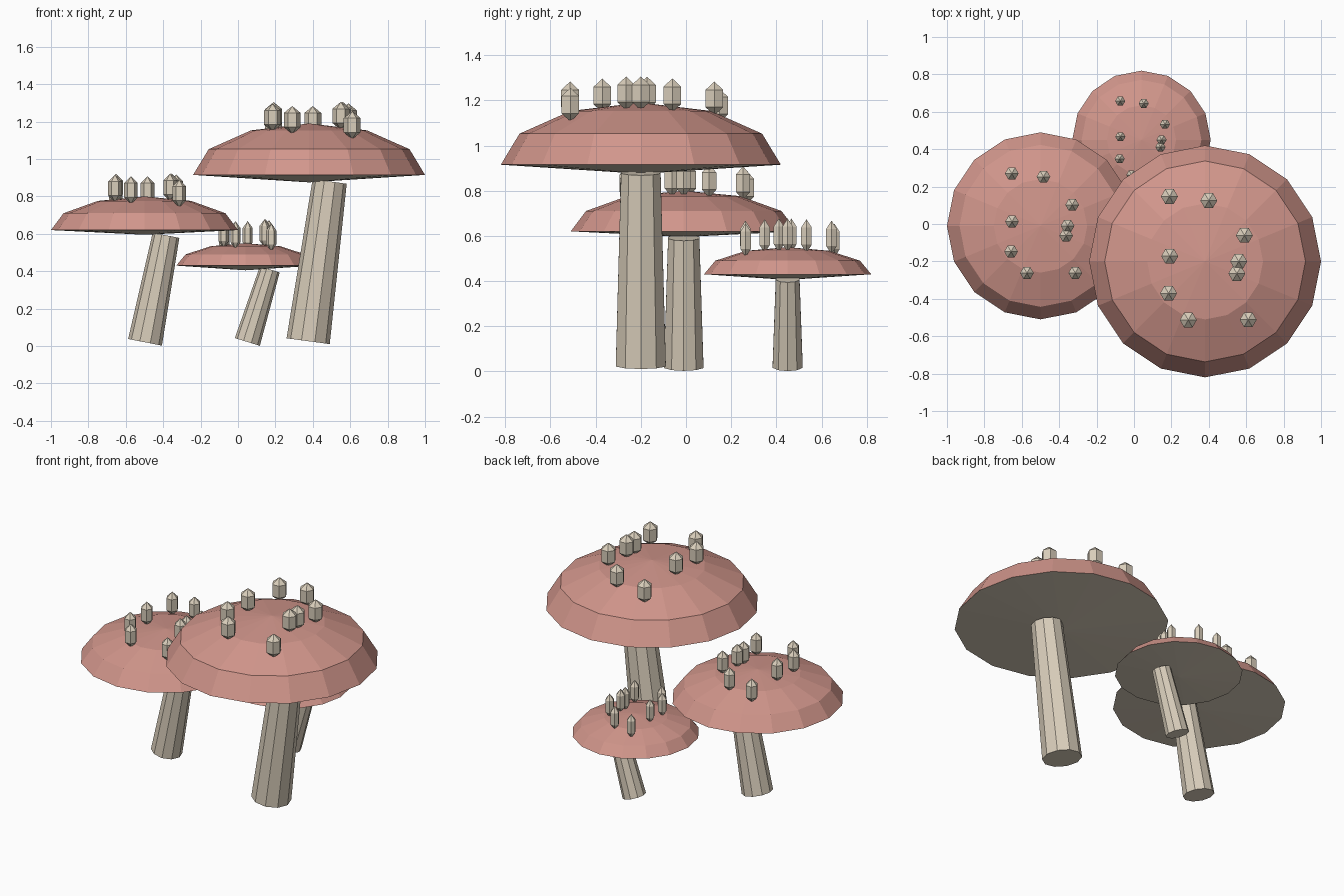
import bpy, math
from mathutils import Matrix, Vector

if "Cube" in bpy.data.objects:
    bpy.data.objects.remove(bpy.data.objects["Cube"])


def material(name, color):
    m = bpy.data.materials.new(name)
    m.diffuse_color = (*color, 1)
    m.use_nodes = True
    m.node_tree.nodes["Principled BSDF"].inputs["Base Color"].default_value = m.diffuse_color
    return m


PINK = material("dusty_pink", (0.64, 0.305, 0.26))
BEIGE = material("warm_beige", (0.70, 0.62, 0.50))


def lathe(profile, sides, matrix, verts, faces):
    """Spin (radius, z) points, bottom to top, around z; radius 0 makes a pole."""
    rings = []
    for r, z in profile:
        count = sides if r > 0 else 1
        start = len(verts)
        for i in range(count):
            a = 2 * math.pi * i / sides
            verts.append(matrix @ Vector((r * math.cos(a), r * math.sin(a), z)))
        rings.append([start + i % count for i in range(sides)])
    for low, high in zip(rings, rings[1:]):
        for i in range(sides):
            j = (i + 1) % sides
            loop = [low[i], low[j], high[j], high[i]]
            faces.append(list(dict.fromkeys(loop)))


def make_object(name, verts, faces, mats):
    mesh = bpy.data.meshes.new(name)
    mesh.from_pydata(verts, [], faces)
    for m in mats:
        mesh.materials.append(m)
    mesh.update()
    obj = bpy.data.objects.new(name, mesh)
    bpy.context.collection.objects.link(obj)
    return obj


# Dome rings as (radius, height) fractions
DOME = [(math.cos(math.radians(a)), math.sin(math.radians(a))) for a in (0, 30, 60)] + [(0, 1)]


def dome_height(t):
    """Height fraction of the faceted dome at radius fraction t."""
    for (r0, h0), (r1, h1) in zip(DOME, DOME[1:]):
        if t >= r1:
            return h0 + (h1 - h0) * (r0 - t) / (r0 - r1)


# Stud positions on a cap of radius 1
STUDS = [(-.307, .56), (.032, .525), (.339, .225), (-.305, .045), (.29, 0),
         (.274, -.105), (-.315, -.275), (-.145, -.505), (.372, -.503)]


def mushroom(name, x, y, radius, rim, height, under, stem_r, base, top):
    # Leaning tapered stem
    v, f = [], []
    axis = Vector(top) - Vector(base)
    lean = math.atan2(axis.x, axis.z)
    m = Matrix.Translation((base[0], y, base[2])) @ Matrix.Rotation(lean, 4, 'Y')
    length = axis.length
    lathe([(0, 0), (stem_r, 0), (stem_r * .79, length), (0, length)], 10, m, v, f)
    make_object(name + "_stem", v, f, [BEIGE])

    # Faceted cap with a shallow cone underneath
    v, f = [], []
    profile = [(0, under - rim)] + [(r * radius, h * height) for r, h in DOME]
    lathe(profile, 16, Matrix.Translation((x, y, rim)), v, f)
    cap = make_object(name + "_cap", v, f, [PINK, BEIGE])
    for p in cap.data.polygons:
        p.material_index = 1 if p.normal.z < 0 else 0

    # Six-sided pointed studs standing on the cap
    v, f = [], []
    w = .073 * radius
    for sx, sy in STUDS:
        z = rim + height * dome_height(math.hypot(sx, sy)) + .062
        m = Matrix.Translation((x + sx * radius, y + sy * radius, z))
        lathe([(0, -.075), (w, -.038), (w, .038), (0, .075)], 6, m, v, f)
    make_object(name + "_studs", v, f, [BEIGE])


mushroom("large", .38, -.20, .62, .915, .275, .875, .1165,
         (.375, -.20, .026), (.49, -.20, .88))
mushroom("medium", -.50, -.01, .50, .62, .18, .595, .092,
         (-.497, -.01, .020), (-.385, -.01, .592))
mushroom("small", .04, .45, .37, .43, .12, .405, .070,
         (.05, .45, .022), (.17, .45, .41))
